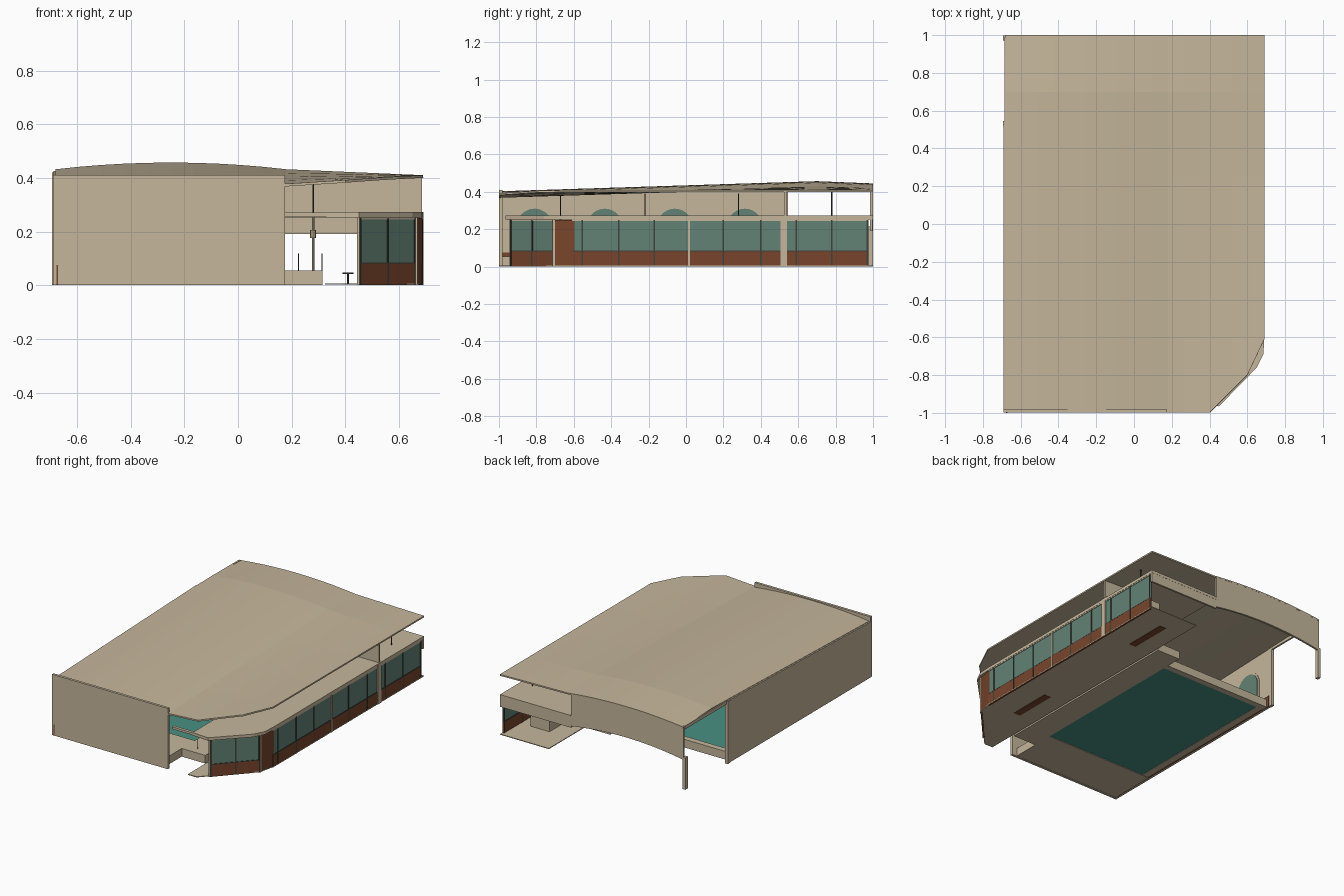
import bpy, bmesh, math
from mathutils import Vector

cube = bpy.data.objects.get("Cube")
if cube:
    bpy.data.objects.remove(cube, do_unlink=True)


def material(name, rgb):
    m = bpy.data.materials.new(name)
    m.use_nodes = True
    m.diffuse_color = (*rgb, 1)
    m.node_tree.nodes["Principled BSDF"].inputs["Base Color"].default_value = (*rgb, 1)
    return m


SAND = material("sand plaster", (0.56, 0.47, 0.33))
BROWN = material("red brown panel", (0.19, 0.06, 0.025))
GLASS = material("green glass", (0.125, 0.225, 0.18))
WATER = material("pool water", (0.065, 0.28, 0.23))
DARK = material("dark metal", (0.05, 0.055, 0.045))


def finish(name, bm, mat):
    bmesh.ops.recalc_face_normals(bm, faces=bm.faces)
    me = bpy.data.meshes.new(name)
    bm.to_mesh(me)
    bm.free()
    me.materials.append(mat)
    ob = bpy.data.objects.new(name, me)
    bpy.context.scene.collection.objects.link(ob)
    return ob


def prism(name, pts, offset, mat):
    """Extrude a closed outline of 3D points by an offset."""
    bm = bmesh.new()
    face = bm.faces.new([bm.verts.new(p) for p in pts])
    ext = bmesh.ops.extrude_face_region(bm, geom=[face])
    moved = [g for g in ext["geom"] if isinstance(g, bmesh.types.BMVert)]
    bmesh.ops.translate(bm, verts=moved, vec=offset)
    if not any(len(f.verts) == len(pts) and f is face for f in bm.faces):
        bm.faces.new([bm.verts[i] for i in range(len(pts))])
    return finish(name, bm, mat)


def slab(name, outline, z0, z1, mat):
    return prism(name, [(x, y, z0) for x, y in outline], (0, 0, z1 - z0), mat)


def box(name, x0, x1, y0, y1, z0, z1, mat):
    return slab(name, [(x0, y0), (x1, y0), (x1, y1), (x0, y1)], z0, z1, mat)


def segment(name, p, q, z0, z1, t, mat):
    """Upright panel between two plan points."""
    p, q = Vector(p), Vector(q)
    d = (q - p).normalized() * t / 2
    n = Vector((d.y, -d.x))
    return slab(name, [p + n, q + n, q - n, p - n], z0, z1, mat)


def post(name, x, y, z0, z1, r, mat, sides=8):
    ring = [(x + r * math.cos(math.tau * i / sides), y + r * math.sin(math.tau * i / sides))
            for i in range(sides)]
    return slab(name, ring, z0, z1, mat)


# Main roof: an arch over the pool that flattens to a level eave
def arch(x):
    return 0.025 * (1 - ((x + 0.25) / 0.43) ** 2)


def roof_z(x, y):
    t = min((y + 1) / 1.7, 1)
    drop = 0.012 * max(0, (y - 0.7) / 0.3)
    spring = 0.378 + 0.054 * t - drop
    if x <= 0.18:
        return spring + arch(x)
    u = (x - 0.18) / 0.51
    return spring + (0.41 - spring) * u


bm = bmesh.new()
xs = [-0.68 + 0.086 * i for i in range(11)] + [0.18 + 0.085 * i for i in range(1, 7)]
ys = [-0.999, -0.6, -0.2, 0.25, 0.7, 1.0]
grid = [[bm.verts.new((x, y, roof_z(x, y))) for x in xs] for y in ys]
for a, b in zip(grid, grid[1:]):
    for i in range(len(xs) - 1):
        bm.faces.new((a[i], a[i + 1], b[i + 1], b[i]))
for p, q in (((0.4, -1), (0.6, -0.8)), ((0.6, -0.8), (0.69, -0.61))):
    bmesh.ops.bisect_plane(bm, geom=bm.verts[:] + bm.edges[:] + bm.faces[:],
                           plane_co=(*p, 0), plane_no=(q[1] - p[1], p[0] - q[0], 0),
                           clear_outer=True)
roof = finish("main_roof", bm, SAND)
if roof.data.polygons[0].normal.z < 0:
    roof.data.flip_normals()
mod = roof.modifiers.new("thickness", "SOLIDIFY")
mod.thickness = 0.01
mod.offset = -1

# Solid walls of the pool hall
box("front_wall", -0.69, 0.175, -0.999, -0.982, 0, 0.41, SAND)
prism("long_side_wall", [(-0.69, -0.99, 0), (-0.69, 0.53, 0),
                         (-0.69, 0.53, 0.424), (-0.69, -0.99, 0.375)], (0.014, 0, 0), SAND)
box("side_wainscot", -0.676, -0.67, -0.98, 0.52, 0, 0.075, BROWN)
box("front_wall_panel", -0.677, -0.67, -1.0, -0.998, 0, 0.075, BROWN)
box("wall_end_column", -0.694, -0.674, 0.515, 0.545, 0, 0.42, SAND)
box("back_corner_column", -0.694, -0.674, 0.972, 0.999, 0, 0.215, SAND)
box("side_roof_beam", -0.686, -0.674, 0.53, 0.99, 0.402, 0.425, SAND)

# Back fascia follows the roof curve above and below
stations = [-0.68 + 0.084 * i for i in range(11)]
lower = [(x, 0.985, 0.198 + 1.5 * arch(x)) for x in stations]
upper = [(x, 0.985, roof_z(x, 1) - 0.004) for x in reversed(stations)]
prism("back_fascia", lower + upper, (0, 0.014, 0), SAND)

# Arched windows set on the inner face of the long wall
for i in range(4):
    y0 = -0.81 + 0.375 * i

    def outline(r, foot):
        curve = [(y0 + r * math.cos(math.pi * k / 14), 0.215 + r * math.sin(math.pi * k / 14))
                 for k in range(15)]
        return [(y0 + r, foot)] + curve + [(y0 - r, foot)]

    prism("arch_surround", [(-0.676, y, z) for y, z in outline(0.108, 0.076)], (0.004, 0, 0), SAND)
    prism("arch_window", [(-0.672, y, z) for y, z in outline(0.095, 0.08)], (0.004, 0, 0), GLASS)

# Pool and its decks
box("pool", -0.62, 0.14, -0.66, 0.46, 0.004, 0.05, WATER)
box("front_deck", -0.67, 0.14, -0.98, -0.66, 0, 0.055, SAND)
box("back_deck", -0.67, 0.14, 0.46, 0.5, 0, 0.055, SAND)
box("far_deck", -0.669, -0.62, -0.66, 0.46, 0.002, 0.055, SAND)
box("near_deck", 0.14, 0.315, -0.8, 0.61, 0, 0.055, SAND)

# Lamps, handrails and a small table on the near side
for y in (-0.67, -0.22, 0.28):
    post("lamp_post", 0.28, y, 0.055, 0.27, 0.005, SAND)
    post("lamp_head", 0.28, y, 0.175, 0.205, 0.011, SAND)
    post("hanging_rod", 0.28, y, 0.27, 0.39, 0.003, DARK)
for x in (0.225, 0.313):
    post("handrail", x, -0.75, 0.055, 0.118, 0.002, DARK)
for y in (-0.6, -0.1, 0.4):
    post("table_leg", 0.41, y, 0.006, 0.045, 0.003, DARK)
    post("table_top", 0.41, y, 0.042, 0.047, 0.02, DARK, 12)

# Glazed side wing: floor, low roof and back band
slab("wing_floor", [(0.325, -0.999), (0.39, -0.999), (0.665, -0.71), (0.69, -0.6),
                    (0.69, 0.999), (0.325, 0.999)], 0.002, 0.007, SAND)
for y in (-0.43, 0.70):
    box("floor_inset", 0.45, 0.5, y - 0.15, y + 0.15, 0, 0.004, BROWN)
slab("low_roof", [(0.33, -0.955), (0.45, -0.965), (0.65, -0.76), (0.685, -0.69), (0.69, -0.6),
                  (0.69, 0.999), (0.165, 0.999), (0.165, 0.53), (0.33, 0.53)],
     0.253, 0.273, SAND)
box("entrance_lintel", 0.175, 0.34, -0.955, -0.935, 0.255, 0.27, SAND)
box("back_band", 0.16, 0.69, 0.985, 0.998, 0.19, 0.268, SAND)
prism("clerestory_cross_wall", [(x, 0.525, z) for x, z in (
    (0.175, 0.27), (0.685, 0.27), (0.685, 0.405), (0.175, roof_z(0.175, 0.525) - 0.005))],
    (0, 0.012, 0), SAND)
post("clerestory_post", 0.6, 0.78, 0.27, 0.405, 0.004, DARK)
box("service_core", 0.46, 0.6, 0.5, 0.8, 0.007, 0.2, SAND)

# Window walls: plinth, glass, rails and mullions along each stretch
A, B, C, D = Vector((0.45, -0.935)), Vector((0.66, -0.705)), Vector((0.682, -0.61)), Vector((0.682, 0.975))


def window_wall(p, q, fractions):
    segment("plinth", p, q, 0, 0.08, 0.012, BROWN)
    segment("glass", p, q, 0.08, 0.247, 0.006, GLASS)
    segment("sill", p, q, 0.08, 0.085, 0.013, DARK)
    segment("head", p, q, 0.245, 0.254, 0.013, SAND)
    for f in fractions:
        m = p.lerp(q, f)
        d = (q - p).normalized() * 0.004
        segment("mullion", m - d, m + d, 0, 0.25, 0.014, DARK)


window_wall(A, B, [0.01, 0.5, 0.98])
window_wall(C, D, [(y - C.y) / (D.y - C.y)
                   for y in (-0.555, -0.36, -0.17, 0.2, 0.4, 0.59, 0.78, 0.97)])
segment("entrance_door", B, C + Vector((0, 0.015)), 0.003, 0.25, 0.012, BROWN)
segment("door_edge", B - Vector((0, 0.008)), B + Vector((0, 0.004)), 0, 0.253, 0.016, SAND)
box("slim_column", 0.676, 0.69, 0.01, 0.022, 0, 0.254, SAND)
box("wide_column", 0.67, 0.692, 0.505, 0.54, 0, 0.273, SAND)
box("wing_front_column", 0.443, 0.453, -0.945, -0.93, 0, 0.254, SAND)
